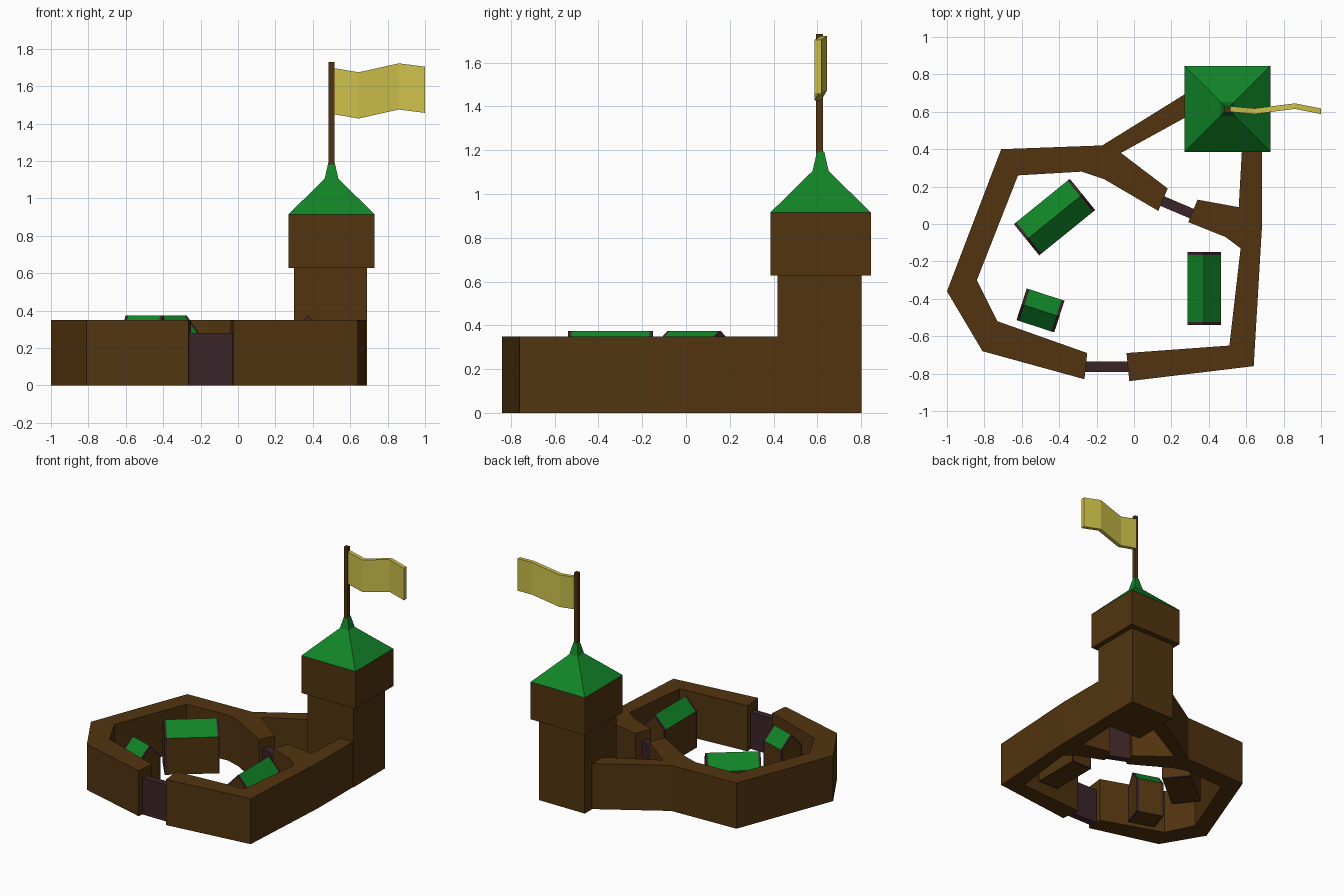
import bpy, bmesh, math
from mathutils import Matrix, Vector

old = bpy.data.objects.get("Cube")
if old:
    bpy.data.objects.remove(old, do_unlink=True)


def material(name, rgb):
    m = bpy.data.materials.new(name)
    m.use_nodes = True
    m.diffuse_color = (*rgb, 1)
    m.node_tree.nodes["Principled BSDF"].inputs["Base Color"].default_value = (*rgb, 1)
    return m


BROWN = material("wood brown", (0.084, 0.034, 0.005))
GREEN = material("roof green", (0.0055, 0.235, 0.021))
DARK = material("dark timber", (0.042, 0.018, 0.022))
YELLOW = material("flag yellow", (0.61, 0.53, 0.07))


def finish(name, bm, *mats):
    bmesh.ops.recalc_face_normals(bm, faces=bm.faces)
    me = bpy.data.meshes.new(name)
    bm.to_mesh(me)
    bm.free()
    for m in mats:
        me.materials.append(m)
    ob = bpy.data.objects.new(name, me)
    bpy.context.collection.objects.link(ob)
    return ob


def extruded(points, direction):
    """Closed prism from a 3D outline swept along a direction."""
    bm = bmesh.new()
    face = bm.faces.new([bm.verts.new(p) for p in points])
    top = bmesh.ops.extrude_face_region(bm, geom=[face], use_keep_orig=True)["geom"]
    bmesh.ops.translate(bm, vec=direction,
                        verts=[v for v in top if isinstance(v, bmesh.types.BMVert)])
    bmesh.ops.recalc_face_normals(bm, faces=bm.faces)
    return bm


def wall(name, outline, height=0.35):
    finish(name, extruded([(x, y, 0) for x, y in outline], (0, 0, height)), BROWN)


def box(name, center, size, mat, turn=0):
    bm = bmesh.new()
    bmesh.ops.create_cube(bm, size=1, matrix=Matrix.Translation(center)
                          @ Matrix.Rotation(turn, 4, "Z") @ Matrix.Diagonal((*size, 1)))
    finish(name, bm, mat)


# Palisade walls
wall("west_wall", [(-0.25, -0.69), (-0.265, -0.83), (-0.81, -0.68), (-1, -0.36),
                   (-0.71, 0.40), (-0.17, 0.42), (0.33, 0.73), (0.33, 0.60),
                   (-0.07, 0.38), (0.18, 0.19), (0.13, 0.07), (-0.16, 0.24),
                   (-0.28, 0.28), (-0.62, 0.26), (-0.84, -0.30), (-0.73, -0.52)])
wall("east_wall", [(-0.04, -0.69), (-0.025, -0.84), (0.64, -0.76), (0.685, 0),
                   (0.685, 0.45), (0.58, 0.45), (0.56, 0.09), (0.34, 0.13),
                   (0.29, 0.01), (0.49, -0.07), (0.57, -0.13), (0.51, -0.65)])

# Gates
box("front_gate", (-0.145, -0.763, 0.14), (0.25, 0.055, 0.28), DARK)
box("inner_gate", (0.235, 0.087, 0.14), (0.2, 0.055, 0.28), DARK, math.radians(-23))

# Tower
TX, TY = 0.5, 0.615
box("tower_shaft", (0.495, 0.61, 0.32), (0.39, 0.385, 0.64), BROWN)
box("tower_top", (TX, TY, 0.771), (0.46, 0.46, 0.288), BROWN)


def tower_roof():
    bm = bmesh.new()
    rings = []
    for half, z in [(0.23, 0.915), (0.037, 1.105), (0.016, 1.195)]:
        rings.append([bm.verts.new((TX + sx * half, TY + sy * half, z))
                      for sx, sy in [(-1, -1), (1, -1), (1, 1), (-1, 1)]])
    for low, high in zip(rings, rings[1:]):
        for i in range(4):
            j = (i + 1) % 4
            bm.faces.new((low[i], low[j], high[j], high[i]))
    bm.faces.new(rings[0])
    bm.faces.new(rings[-1])
    finish("tower_roof", bm, GREEN)


tower_roof()

# Flag and pole
box("flag_pole", (TX, 0.61, 1.455), (0.03, 0.03, 0.55), BROWN)


def flag():
    bm = bmesh.new()
    rings = []
    for x, y, z in [(0.51, 0.615, 1.45), (0.645, 0.603, 1.427),
                    (0.86, 0.63, 1.475), (1.0, 0.603, 1.457)]:
        rings.append([bm.verts.new((x, y + dy, z + dz)) for dy, dz in
                      [(-0.015, 0), (0.015, 0), (0.015, 0.247), (-0.015, 0.247)]])
    for a, b in zip(rings, rings[1:]):
        for i in range(4):
            j = (i + 1) % 4
            bm.faces.new((a[i], a[j], b[j], b[i]))
    bm.faces.new(rings[0])
    bm.faces.new(rings[-1])
    finish("flag", bm, YELLOW)


flag()


# Houses with gabled roofs and timber-framed ends
def house(name, center, length, width, degrees, trim=0.016, eave=0.28, ridge=0.375):
    w = width / 2
    gable = [(-w, 0), (w, 0), (w, eave), (0, ridge), (-w, eave)]
    place = (Matrix.Translation((*center, 0))
             @ Matrix.Rotation(math.radians(degrees), 4, "Z"))
    inner = length / 2 - trim
    bm = extruded([(-inner, y, z) for y, z in gable], (2 * inner, 0, 0))
    for f in bm.faces:
        f.material_index = 1 if f.normal.z > 0.3 else 0
    finish(name + "_body", bm, BROWN, GREEN).matrix_world = place
    for side, label in [(-1, "_left_frame"), (1, "_right_frame")]:
        bm = extruded([(side * inner, y, z) for y, z in gable], (side * trim, 0, 0))
        outer = [f for f in bm.faces if f.normal.x * side > 0.9]
        bmesh.ops.inset_region(bm, faces=outer, thickness=trim)
        for f in outer:
            f.material_index = 1
        finish(name + label, bm, DARK, BROWN).matrix_world = place


house("long_house", (-0.425, 0.037), 0.385, 0.215, 39)
house("small_house", (-0.5, -0.462), 0.212, 0.178, -18)
house("east_house", (0.375, -0.345), 0.39, 0.178, 90)
